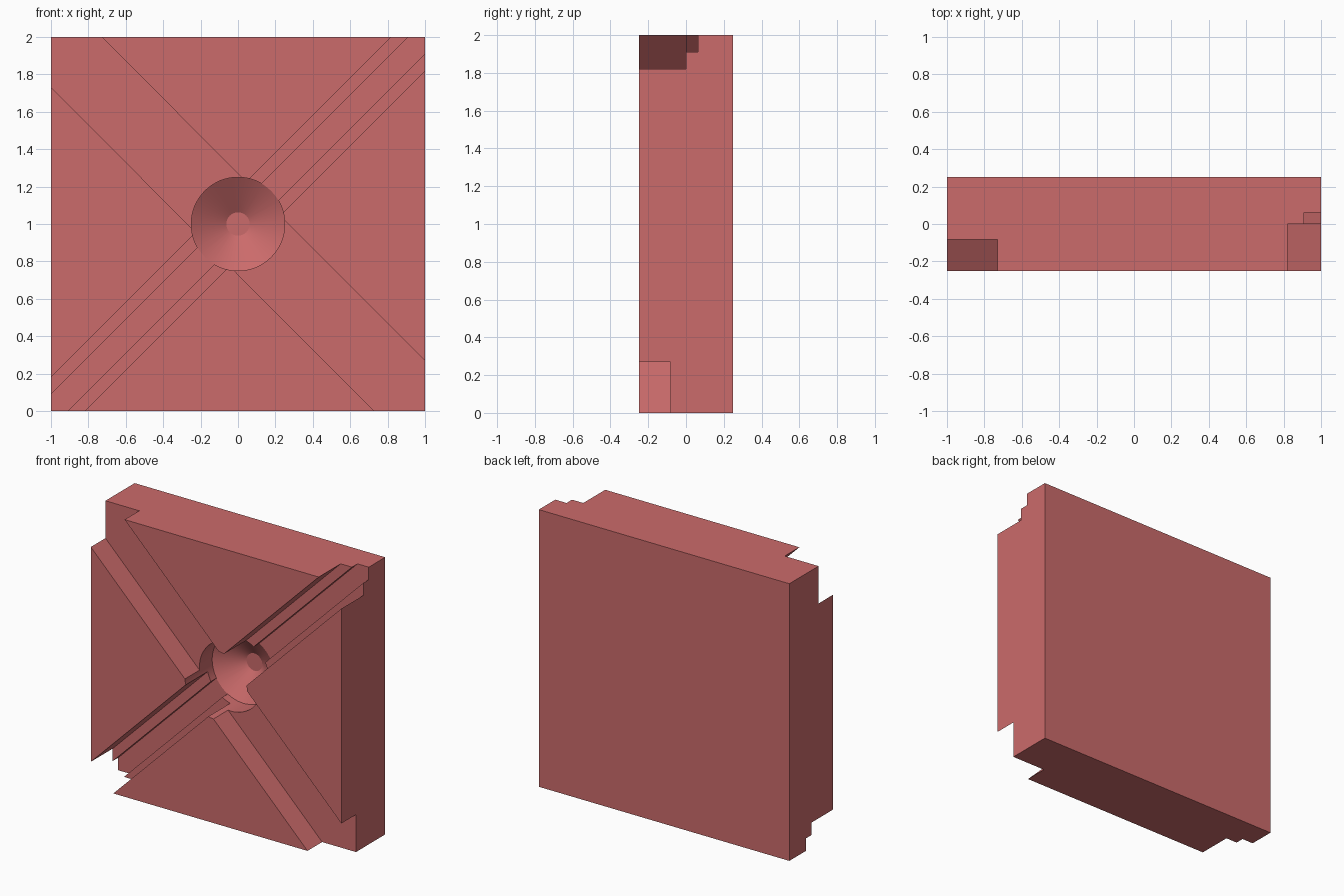
import bpy, bmesh, math
from mathutils import Matrix, Vector

if "Cube" in bpy.data.objects:
    bpy.data.objects.remove(bpy.data.objects["Cube"], do_unlink=True)

mat = bpy.data.materials.new("rose red")
mat.use_nodes = True
colour = (0.60, 0.147, 0.147, 1)
mat.diffuse_color = colour
mat.node_tree.nodes["Principled BSDF"].inputs["Base Color"].default_value = colour

CENTRE = Vector((0, 0, 1))


def add_object(name, bm):
    mesh = bpy.data.meshes.new(name)
    bmesh.ops.recalc_face_normals(bm, faces=bm.faces)
    bm.to_mesh(mesh)
    bm.free()
    obj = bpy.data.objects.new(name, mesh)
    bpy.context.collection.objects.link(obj)
    return obj


def box(name, size, y_mid, angle=0):
    """Box centred on the block's axis, turned about y."""
    bm = bmesh.new()
    bmesh.ops.create_cube(bm, size=1, matrix=Matrix.Translation(CENTRE + Vector((0, y_mid, 0)))
                          @ Matrix.Rotation(math.radians(angle), 4, 'Y')
                          @ Matrix.Diagonal((*size, 1)))
    return add_object(name, bm)


def groove(name, half_width, floor_y, angle):
    """Diagonal channel cutter from in front of the block to floor_y."""
    front = -0.5
    return box(name, (4, floor_y - front, 2 * half_width), (floor_y + front) / 2, angle)


def lathe(name, profile, segments=64):
    """Solid of revolution about the y axis from (radius, y) points."""
    bm = bmesh.new()
    verts = [bm.verts.new((r, y, 1)) for r, y in profile]
    edges = [bm.edges.new(pair) for pair in zip(verts, verts[1:])]
    bmesh.ops.spin(bm, geom=verts + edges, cent=CENTRE, axis=(0, 1, 0),
                   angle=math.tau, steps=segments)
    bmesh.ops.remove_doubles(bm, verts=bm.verts, dist=1e-5)
    return add_object(name, bm)


# Main square block
block = box("block", (2, 0.5, 2), 0)
block.data.materials.append(mat)

# Wide shallow groove, stepped groove across it, and the central countersunk hole
root2 = math.sqrt(2)
cutters = [
    groove("wide_groove_cutter", 0.27 / root2, -0.083, 45),
    groove("step_groove_cutter", 0.18 / root2, 0.0, -45),
    groove("inner_groove_cutter", 0.09 / root2, 0.0625, -45),
    lathe("hole_cutter", [(0, -0.5), (0.25, -0.5), (0.25, 0.0625), (0.0625, 0.1875), (0, 0.1875)]),
]

bpy.context.view_layer.objects.active = block
for cutter in cutters:
    cutter.hide_render = True
    mod = block.modifiers.new(cutter.name, 'BOOLEAN')
    mod.operation = 'DIFFERENCE'
    mod.solver = 'EXACT'
    mod.object = cutter
    bpy.ops.object.modifier_apply(modifier=mod.name)
    bpy.data.objects.remove(cutter, do_unlink=True)

# Smooth the round hole, keep every real edge sharp
bpy.ops.object.select_all(action='DESELECT')
block.select_set(True)
bpy.ops.object.shade_smooth_by_angle(angle=math.radians(25))
